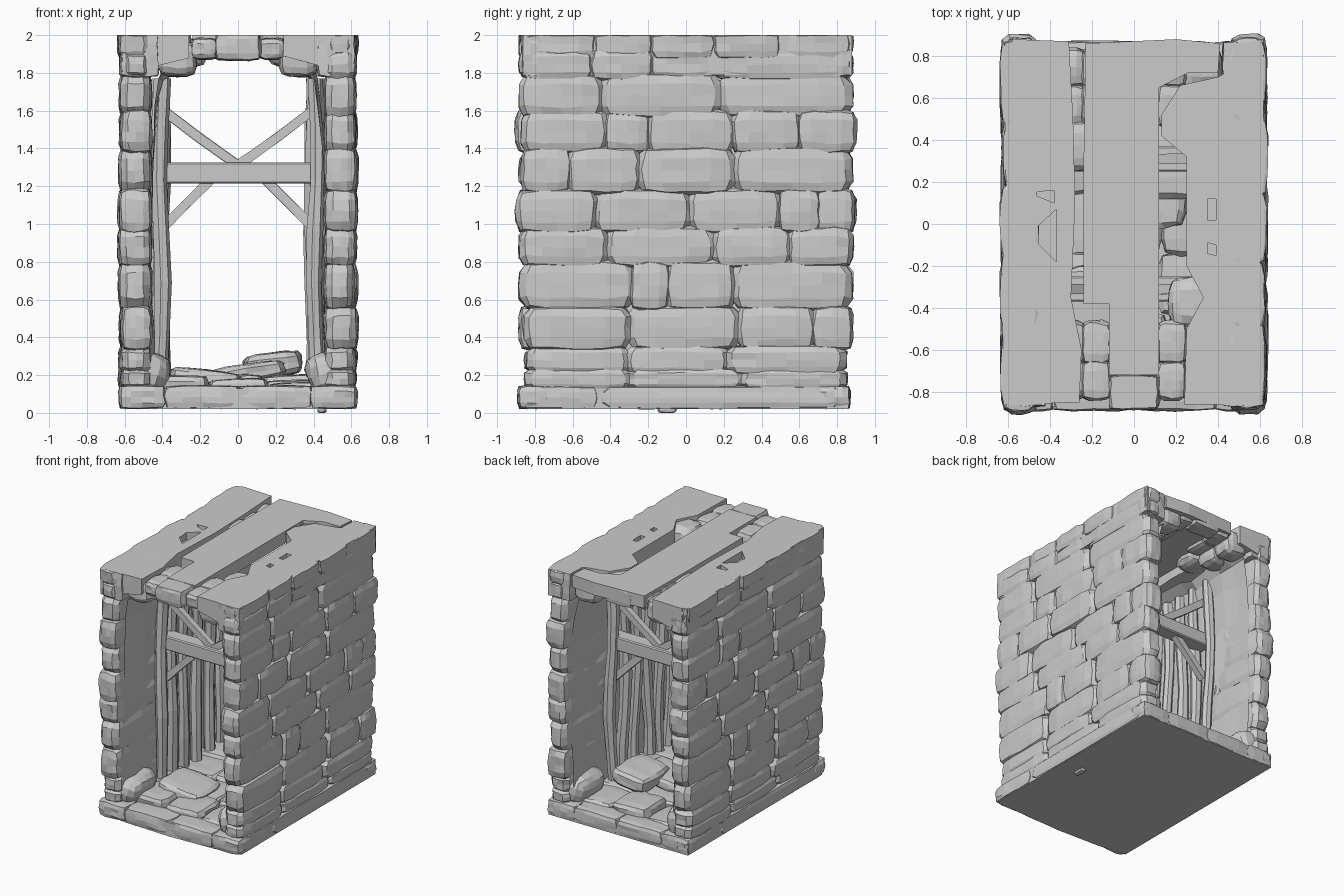
import bpy, bmesh, random
from math import sin, pi
from mathutils import Vector, Matrix

if "Cube" in bpy.data.objects:
    bpy.data.objects.remove(bpy.data.objects["Cube"])

random.seed(7)


def finish(bm, name):
    bmesh.ops.recalc_face_normals(bm, faces=bm.faces)
    me = bpy.data.meshes.new(name)
    bm.to_mesh(me)
    bm.free()
    ob = bpy.data.objects.new(name, me)
    bpy.context.collection.objects.link(ob)
    return ob


# Faceted, worn stone filling the box lo..hi; s = -1 turns it half a turn about z
def stone(name, lo, hi, s=1, n=5, jit=0.05, tilt=None):
    bm = bmesh.new()
    bmesh.ops.create_cube(bm, size=2)
    bmesh.ops.subdivide_edges(bm, edges=bm.edges[:], cuts=3, use_grid_fill=True)
    c, h = (Vector(lo) + Vector(hi)) / 2, (Vector(hi) - Vector(lo)) / 2
    for v in bm.verts:
        p = v.co
        k = 1 / sum(abs(q) ** n for q in p) ** (1 / n)
        q = Vector(p[i] * k * h[i] + random.uniform(-jit, jit) * min(h[i], 0.12) for i in range(3))
        if tilt:
            q = Matrix.Rotation(tilt, 3, 'Y') @ q
        q += c
        v.co = (q.x * s, q.y * s, min(q.z, 2.0))
    return finish(bm, name)


# Flat slab from a plan outline, with a sloping or flat underside
def slab(name, outline, top, under):
    bm = bmesh.new()
    t = [bm.verts.new((x, y, top)) for x, y in outline]
    b = [bm.verts.new((x, y, under(x))) for x, y in outline]
    bm.faces.new(t)
    bm.faces.new(b[::-1])
    for i in range(len(t)):
        j = (i + 1) % len(t)
        bm.faces.new((t[i], b[i], b[j], t[j]))
    return finish(bm, name)


# Timber with square or many-sided section along a list of points
def timber(name, pts, r, sides=7, wobble=0.0):
    bm = bmesh.new()
    d = (Vector(pts[-1]) - Vector(pts[0])).normalized()
    u = d.cross(Vector((0, 1, 0))).normalized()
    w = d.cross(u)
    rings = []
    for p in pts:
        rr = r * (1 + random.uniform(-wobble, wobble))
        ring = []
        for i in range(sides):
            m = Matrix.Rotation(2 * pi * (i + 0.5) / sides, 3, d)
            ring.append(bm.verts.new(Vector(p) + m @ u * rr))
        rings.append(ring)
    for a, b in zip(rings, rings[1:]):
        for i in range(sides):
            j = (i + 1) % sides
            bm.faces.new((a[i], a[j], b[j], b[i]))
    bm.faces.new(rings[0])
    bm.faces.new(rings[-1])
    return finish(bm, name)


# Wall courses: bottom, top, joints along y
courses = [
    (0.13, 0.23, (-0.84, -0.3, 0.3, 0.84)),
    (0.21, 0.35, (-0.83, -0.31, 0.22, 0.84)),
    (0.34, 0.56, (-0.85, -0.3, 0.28, 0.68, 0.87)),
    (0.55, 0.80, (-0.87, -0.28, -0.1, 0.25, 0.87)),
    (0.78, 0.98, (-0.87, -0.42, 0.15, 0.55, 0.87)),
    (0.96, 1.18, (-0.89, -0.48, 0.02, 0.5, 0.7, 0.88)),
    (1.17, 1.40, (-0.86, -0.62, -0.25, 0.25, 0.87)),
    (1.38, 1.60, (-0.86, -0.42, -0.2, 0.25, 0.6, 0.89)),
    (1.57, 1.79, (-0.87, -0.45, 0.18, 0.87)),
    (1.77, 1.92, (-0.87, -0.5, -0.18, 0.15, 0.87)),
    (1.88, 2.03, (-0.86, -0.48, -0.18, 0.15, 0.5, 0.87)),
]
for s in (1, -1):
    for z0, z1, ys in courses:
        for a, b in zip(ys, ys[1:]):
            ex = random.uniform(-0.012, 0.008)
            stone("wall_stone", (0.455, a - 0.015, z0 - 0.012), (0.63 + ex, b + 0.015, z1 + 0.012), s)

# Uneven inner wall faces, curving in at the top
profile = [(0.45, 0.12), (0.455, 0.4), (0.47, 0.7), (0.465, 1.0), (0.46, 1.3), (0.44, 1.6), (0.41, 1.77), (0.34, 1.82)]
for s in (1, -1):
    bm = bmesh.new()
    rows = [[bm.verts.new((s * (x + random.uniform(-0.018, 0.012)), -0.8 + 1.6 * j / 12, z + random.uniform(-0.03, 0.03)))
             for j in range(13)] for x, z in profile]
    for a, b in zip(rows, rows[1:]):
        for j in range(12):
            bm.faces.new((a[j], a[j + 1], b[j + 1], b[j]))
    finish(bm, "inner_wall")

# Base slab with a bowed front, and its front edge stones
slab("base_slab", [(-0.62, -0.84), (-0.38, -0.87), (0, -0.885), (0.4, -0.87), (0.62, -0.84), (0.62, 0.86), (-0.62, 0.86)],
     0.13, lambda x: 0.02)
for y0, y1 in ((-0.89, -0.7), (0.7, 0.87)):
    for x0, x1 in ((-0.63, -0.38), (-0.4, 0.02), (0, 0.4), (0.38, 0.63)):
        stone("base_edge_stone", (x0, y0, 0.022), (x1, y1, 0.145), n=8)
for s in (1, -1):
    stone("base_side_stone", (0.5, -0.87, 0.022), (0.63, -0.46, 0.14), s, n=9)
    stone("base_side_stone", (0.5, -0.48, 0.022), (0.63, 0.86, 0.14), s, n=9)
stone("base_pebble", (0.42, -0.15, 0.0), (0.47, -0.05, 0.06))

# Floor flagstones, corner rocks and raised slabs
for j in range(5):
    y = -0.72 + j * 0.29
    cuts = [-0.47, random.uniform(-0.22, -0.1), random.uniform(0.1, 0.22), 0.47]
    for a, b in zip(cuts, cuts[1:]):
        stone("floor_stone", (a, y - 0.01, 0.08), (b, y + 0.3, random.uniform(0.16, 0.205)), n=6, tilt=random.uniform(-0.05, 0.05))
stone("raised_slab", (0.03, 0.12, 0.19), (0.34, 0.5, 0.32), tilt=-0.12)
stone("raised_slab", (-0.15, -0.02, 0.16), (0.25, 0.3, 0.26), tilt=-0.15)
stone("raised_slab", (-0.36, -0.55, 0.14), (0.02, -0.2, 0.23), tilt=0.12)
for s in (1, -1):
    for y in (-0.83, 0.45):
        stone("corner_rock", (0.36, y, 0.1), (0.61, y + 0.36, 0.33), s, n=3, tilt=-0.3)

# Upright logs lining both walls
for s in (1, -1):
    for y in (-0.38, -0.24, -0.1, 0.06, 0.22, 0.37):
        ph = random.uniform(0, 6)
        x0 = 0.41 + random.uniform(-0.012, 0.012)
        pts = [(s * (x0 + 0.012 * sin(ph + i * 1.3)), y + 0.015 * sin(ph + i), 0.15 + i * 0.27) for i in range(7)]
        timber("wall_log", pts, 0.043, 7, 0.15)

# Two cross-braced timber frames
for y in (-0.31, 0.31):
    bm = bmesh.new()
    bmesh.ops.create_cube(bm, size=1, matrix=Matrix.Translation((0, y, 1.27)) @ Matrix.Diagonal((0.88, 0.12, 0.11, 1)))
    beam = finish(bm, "cross_beam")
    bev = beam.modifiers.new("worn_edges", 'BEVEL')
    bev.width = 0.008
    bev.segments = 1
    for s in (1, -1):
        timber("upper_brace", [(s * 0.42, y, 1.62), (s * 0.21, y, 1.46), (0, y, 1.31)], 0.036, 4, 0.1)
        timber("lower_brace", [(s * 0.42, y, 0.96), (s * 0.28, y, 1.1), (s * 0.14, y, 1.24)], 0.036, 4, 0.1)


# Vault slabs, flat on top with a sloping underside
def vault(x):
    return max(1.79, min(1.89, 1.79 + (0.42 - abs(x)) * 0.55))


left = slab("left_roof_slab", [(-0.62, -0.86), (-0.26, -0.85), (-0.25, -0.6), (-0.3, -0.35), (-0.28, 0.1), (-0.29, 0.5),
                               (-0.31, 0.87), (-0.58, 0.88), (-0.62, 0.6), (-0.6, 0.1), (-0.63, -0.22)], 2.0, vault)
right = slab("right_roof_slab", [(0.24, -0.86), (0.61, -0.86), (0.6, -0.2), (0.62, 0.4), (0.61, 0.88), (0.52, 0.86), (0.5, 0.76),
                                 (0.4, 0.7), (0.22, 0.66), (0.13, 0.52), (0.13, 0.42), (0.25, 0.32), (0.25, -0.2), (0.33, -0.35),
                                 (0.25, -0.5)], 2.0, vault)
slab("middle_roof_slab", [(-0.24, -0.38), (-0.12, -0.38), (-0.12, -0.72), (0.12, -0.72), (0.12, 0.65), (0.26, 0.72), (0.4, 0.72),
                          (0.41, 0.86), (0.2, 0.88), (-0.23, 0.86), (-0.24, 0.3)], 2.0, lambda x: 1.9)

# Broken notches in the tops of the side slabs
for ob, pts in ((left, [(-0.38, 0.16), (-0.5, 0.15), (-0.38, 0.1)]), (left, [(-0.37, 0.07), (-0.5, -0.05), (-0.37, -0.18)]),
                (right, [(0.35, 0.12), (0.39, 0.12), (0.39, 0.02), (0.35, 0.02)]),
                (right, [(0.35, -0.09), (0.39, -0.1), (0.39, -0.15), (0.35, -0.14)])):
    cut = slab("notch_cutter", pts, 2.05, lambda x: 1.94)
    cut.hide_render = True
    cut.hide_viewport = True
    m = ob.modifiers.new("notch", 'BOOLEAN')
    m.operation = 'DIFFERENCE'
    m.solver = 'EXACT'
    m.object = cut

# Arch stones at both ends and inside the vault
for y0, y1 in ((-0.885, -0.72), (0.72, 0.87)):
    stone("keystone", (-0.12, y0, 1.865), (0.12, y1, 2.02), n=9)
for s in (1, -1):
    for y0, y1 in ((-0.84, -0.65), (-0.67, -0.46)):
        stone("arch_stone", (-0.25, y0, 1.87), (-0.11, y1, 1.985), s)
        stone("arch_stone", (0.11, y0, 1.87), (0.25, y1, 1.985), s)
        for x in (-0.42, 0.22):
            stone("arch_shoulder", (x, y0, 1.78), (x + 0.2, y1, 1.97), s, n=4)
    stone("arch_boulder", (0.16, -0.5, 1.83), (0.4, -0.25, 1.985), s, n=3)
    # Squared blocks on the corners
    stone("corner_block", (0.42, -0.87, 1.78), (0.62, -0.7, 2.01), s, n=14)
    stone("corner_block", (0.42, 0.7, 1.78), (0.62, 0.87, 2.01), s, n=14)
